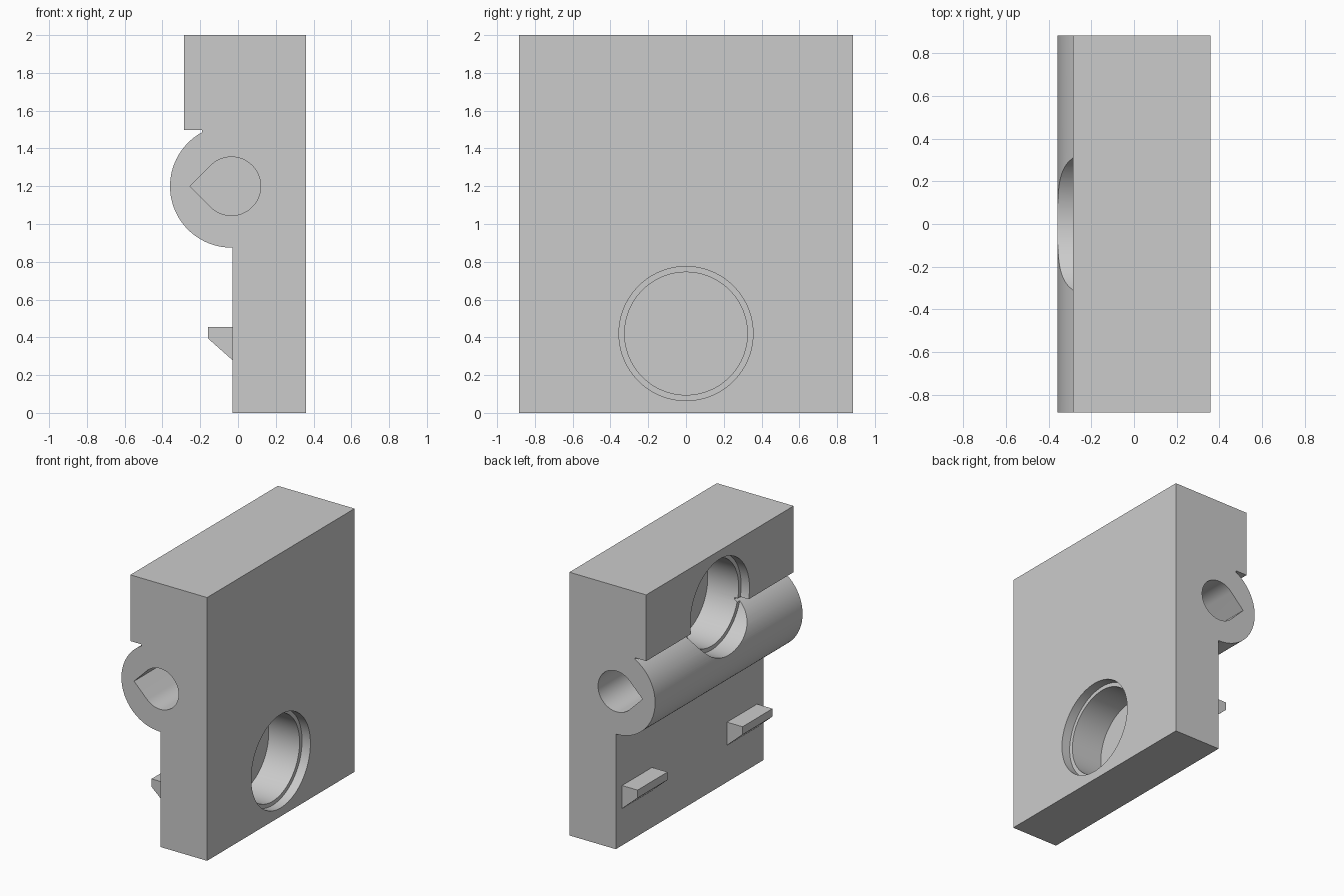
import bpy, bmesh, math
from mathutils import Vector

if "Cube" in bpy.data.objects:
    bpy.data.objects.remove(bpy.data.objects["Cube"])

HALF = 0.885          # half length along y
BACK, FACE, STEP = 0.36, -0.03, -0.285
BARREL = (-0.035, 1.2)
SEG = 96

grey = bpy.data.materials.new("grey plastic")
grey.use_nodes = True
colour = (0.6, 0.6, 0.6, 1)
grey.diffuse_color = colour
grey.node_tree.nodes["Principled BSDF"].inputs["Base Color"].default_value = colour


def extrude(name, profile, y0, y1):
    """Extrude an (x, z) outline along y."""
    bm = bmesh.new()
    face = bm.faces.new([bm.verts.new((x, y0, z)) for x, z in profile])
    new = bmesh.ops.extrude_face_region(bm, geom=[face])["geom"]
    verts = [v for v in new if isinstance(v, bmesh.types.BMVert)]
    bmesh.ops.translate(bm, verts=verts, vec=Vector((0, y1 - y0, 0)))
    bmesh.ops.recalc_face_normals(bm, faces=bm.faces)
    mesh = bpy.data.meshes.new(name)
    bm.to_mesh(mesh)
    bm.free()
    mesh.materials.append(grey)
    obj = bpy.data.objects.new(name, mesh)
    bpy.context.collection.objects.link(obj)
    return obj


def round_cutter(name, radius, x0, x1, z):
    """Cylinder along x used to bore a pocket."""
    bpy.ops.mesh.primitive_cylinder_add(
        vertices=SEG, radius=radius, depth=abs(x1 - x0),
        location=((x0 + x1) / 2, 0, z), rotation=(0, math.pi / 2, 0))
    obj = bpy.context.object
    obj.name = name
    obj.data.materials.append(grey)
    return obj


def arc(radius, start, end, count):
    steps = [math.radians(start + (end - start) * i / count) for i in range(count + 1)]
    return [(BARREL[0] + radius * math.cos(a), BARREL[1] + radius * math.sin(a)) for a in steps]


# Body: slab, overhanging upper block and hinge barrel in one outline
body = extrude("hinge_body",
               [(BACK, 0), (BACK, 2), (STEP, 2), (STEP, 1.497), (-0.19, 1.497)]
               + arc(0.325, 118.5, 270, 56) + [(FACE, 0.875), (FACE, 0)],
               -HALF, HALF)

cutters = []
# Stepped round pockets, one in each broad face
for name, face, side, z in (("outer", BACK, 1, 0.42), ("inner", STEP, -1, 1.58)):
    cutters.append(round_cutter(name + "_pocket_cutter", 0.325,
                                face + side * 0.3, face - side * 0.33, z))
    cutters.append(round_cutter(name + "_rim_cutter", 0.355,
                                face + side * 0.3, face - side * 0.07, z))

# Teardrop pin sockets in both ends of the barrel
teardrop = arc(0.155, -135, 135, 48) + [(BARREL[0] - 0.155 * math.sqrt(2), BARREL[1])]
for side in (-1, 1):
    cutters.append(extrude("pin_socket_cutter", teardrop, side * 0.4, side * (HALF + 0.1)))

for cutter in cutters:
    cutter.hide_render = True
    cutter.hide_viewport = False
    mod = body.modifiers.new(cutter.name, "BOOLEAN")
    mod.operation = "DIFFERENCE"
    mod.solver = "EXACT"
    mod.object = cutter

# Bake the cuts, then drop the cutters
bpy.context.view_layer.update()
cut_mesh = bpy.data.meshes.new_from_object(
    body.evaluated_get(bpy.context.evaluated_depsgraph_get()))
body.modifiers.clear()
body.data = cut_mesh
for cutter in cutters:
    bpy.data.objects.remove(cutter)

# Smooth the round walls, keep the edges crisp
bpy.ops.object.select_all(action="DESELECT")
body.select_set(True)
bpy.context.view_layer.objects.active = body
bpy.ops.object.shade_smooth_by_angle(angle=math.radians(25))

# Wedge-shaped catches below the barrel
catch = [(FACE + 0.01, 0.455), (-0.16, 0.455), (-0.16, 0.395), (FACE, 0.28), (FACE + 0.01, 0.28)]
for name, side in (("front_catch", -1), ("back_catch", 1)):
    extrude(name, catch, side * 0.45, side * 0.81)
